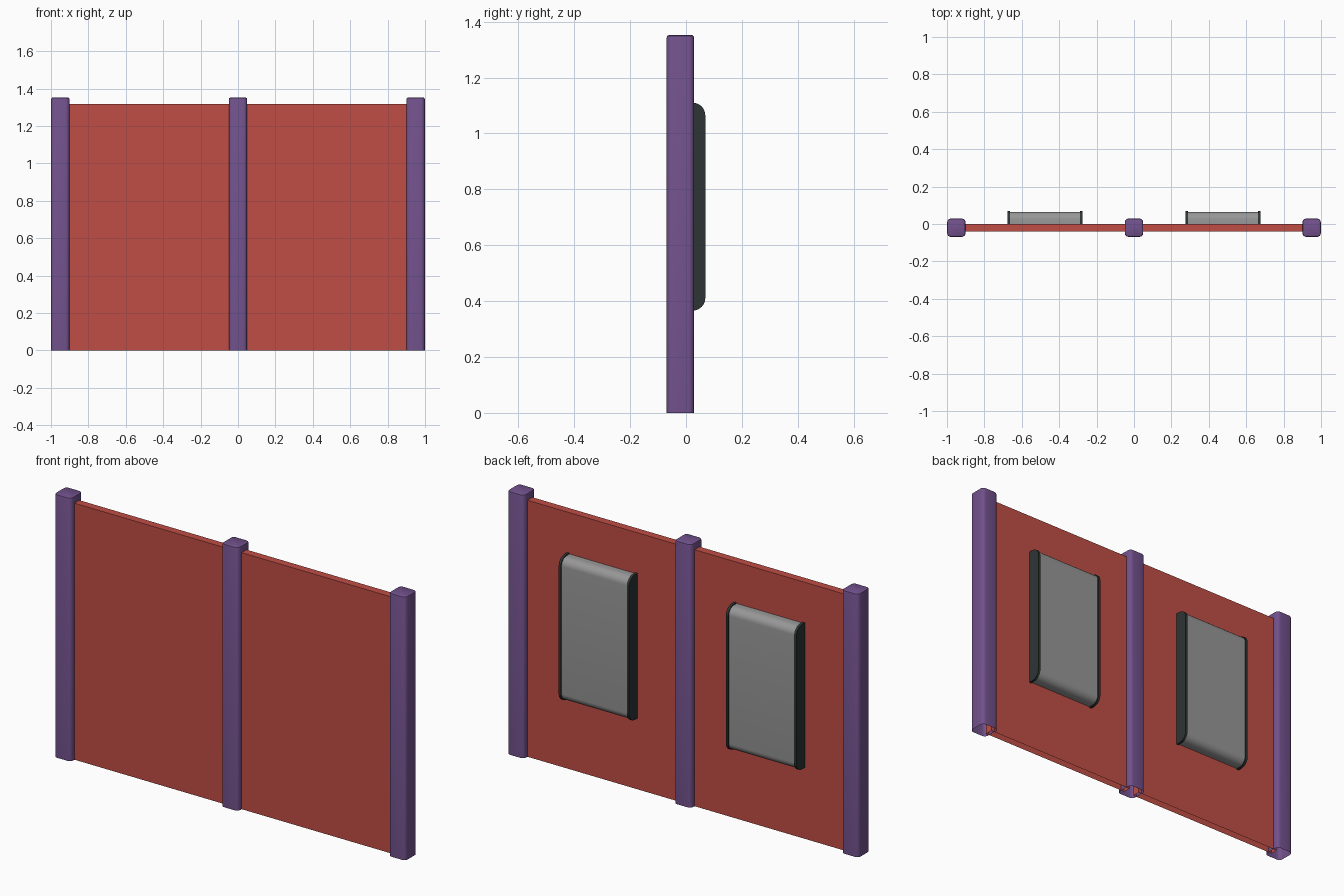
import bpy, bmesh, math
from mathutils import Vector

if "Cube" in bpy.data.objects:
    bpy.data.objects.remove(bpy.data.objects["Cube"])


def material(name, rgb):
    m = bpy.data.materials.new(name)
    m.diffuse_color = (*rgb, 1)
    m.use_nodes = True
    m.node_tree.nodes["Principled BSDF"].inputs["Base Color"].default_value = m.diffuse_color
    return m


PURPLE = material("purple", (0.165, 0.082, 0.26))
RED = material("red", (0.53, 0.075, 0.06))
GREY = material("grey", (0.31, 0.31, 0.31))
DARK = material("dark_grey", (0.027, 0.034, 0.034))


def loft(name, rings, mat, cap_start=True):
    """Skin a list of equal-length rings and cap the ends."""
    bm = bmesh.new()
    rows = [[bm.verts.new(p) for p in r] for r in rings]
    n = len(rows[0])
    for a, b in zip(rows, rows[1:]):
        for i in range(n):
            j = (i + 1) % n
            bm.faces.new((a[i], a[j], b[j], b[i]))
    bm.faces.new(rows[-1])
    if cap_start:
        bm.faces.new(rows[0][::-1])
    bmesh.ops.recalc_face_normals(bm, faces=bm.faces)
    # Open shells: make sure the last cap faces outward
    bm.faces.ensure_lookup_table()
    cap = next(f for f in bm.faces if set(f.verts) == set(rows[-1]))
    if cap.normal.dot(Vector(rings[-1][0]) - Vector(rings[0][0])) < 0:
        bmesh.ops.reverse_faces(bm, faces=bm.faces)
    me = bpy.data.meshes.new(name)
    bm.to_mesh(me)
    bm.free()
    me.materials.append(mat)
    ob = bpy.data.objects.new(name, me)
    bpy.context.collection.objects.link(ob)
    bpy.ops.object.select_all(action='DESELECT')
    ob.select_set(True)
    bpy.context.view_layer.objects.active = ob
    bpy.ops.object.shade_smooth_by_angle(angle=math.radians(35))
    return ob


def arc(cx, cy, r, a0, steps):
    return [(cx + r * math.cos(math.radians(a0 + 90 * k / steps)),
             cy + r * math.sin(math.radians(a0 + 90 * k / steps)))
            for k in range(steps + 1)]


def rounded_square(half, r, steps=4):
    c = half - r
    return (arc(c, c, r, 0, steps) + arc(-c, c, r, 90, steps)
            + arc(-c, -c, r, 180, steps) + arc(c, -c, r, 270, steps))


# Posts, open underneath, with a softened top edge
for side, px in (("left", -0.95), ("middle", 0), ("right", 0.95)):
    rings = [[(px + x, -0.02 + y, z) for x, y in rounded_square(0.049 - d, 0.02 - d)]
             for z, d in ((0, 0), (1.343, 0), (1.349, 0.002), (1.352, 0.007))]
    loft(side + "_post", rings, PURPLE, cap_start=False)


def pad_profile(inset):
    """Outline in (y, z): flat against the panel, rounded outer corners."""
    r = 0.045 - inset
    y, lo, hi = 0.069 - inset, 0.366 + inset, 1.11 - inset
    return ([(-0.002, lo)] + arc(y - r, lo + r, r, 270, 8)
            + arc(y - r, hi - r, r, 0, 8) + [(-0.002, hi)])


def slab(name, x0, x1, profile, mat):
    return loft(name, [[(x, y, z) for y, z in profile] for x in (x0, x1)], mat)


for side, s in (("left", -1), ("right", 1)):
    # Panel, open underneath like the posts
    base = [(s * 0.03, -0.04), (s * 0.92, -0.04), (s * 0.92, 0), (s * 0.03, 0)]
    loft(side + "_panel", [[(x, y, z) for x, y in base] for z in (0, 1.317)],
         RED, cap_start=False)
    # Cushion with dark end plates on the back
    c = s * 0.475
    slab(side + "_cushion", c - 0.19, c + 0.19, pad_profile(0.005), GREY)
    for end, e in (("inner", -s), ("outer", s)):
        x0, x1 = sorted((c + e * 0.187, c + e * 0.2))
        slab(f"{side}_{end}_end_plate", x0, x1, pad_profile(0), DARK)
